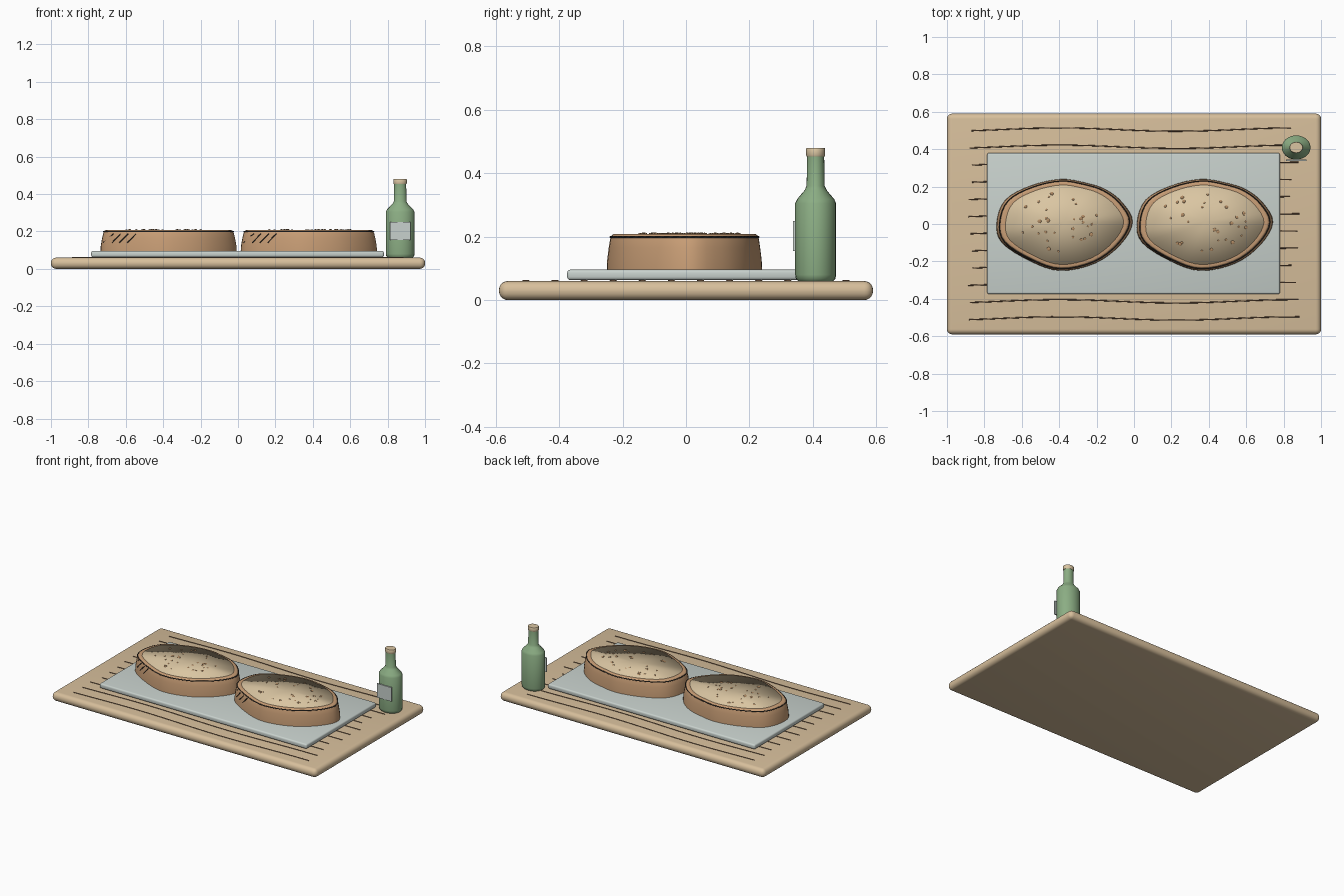
import bpy, bmesh, math, random
from mathutils import Vector

if "Cube" in bpy.data.objects:
    bpy.data.objects.remove(bpy.data.objects["Cube"])

random.seed(4)


def material(name, rgb):
    m = bpy.data.materials.new(name)
    m.diffuse_color = (*rgb, 1)
    m.use_nodes = True
    m.node_tree.nodes["Principled BSDF"].inputs["Base Color"].default_value = m.diffuse_color
    return m


WOOD = material("pale wood", (0.68, 0.52, 0.33))
GRAIN = material("dark grain", (0.16, 0.09, 0.05))
TRAY = material("pale grey", (0.58, 0.64, 0.61))
CRUST = material("brown crust", (0.58, 0.34, 0.18))
CRUMB = material("cream crumb", (0.70, 0.56, 0.36))
PORE = material("toasted brown", (0.44, 0.26, 0.13))
CHAR = material("charred", (0.035, 0.03, 0.025))
GLASS = material("green glass", (0.26, 0.42, 0.23))


def mesh_object(name, bm, mat, angle=None):
    bmesh.ops.recalc_face_normals(bm, faces=bm.faces)
    me = bpy.data.meshes.new(name)
    bm.to_mesh(me)
    bm.free()
    me.materials.append(mat)
    ob = bpy.data.objects.new(name, me)
    bpy.context.collection.objects.link(ob)
    if angle is not None:
        bpy.ops.object.select_all(action='DESELECT')
        ob.select_set(True)
        bpy.context.view_layer.objects.active = ob
        bpy.ops.object.shade_smooth_by_angle(angle=math.radians(angle))
    return ob


def slab(name, lo, hi, mat, bevel=0.0, segments=4):
    bm = bmesh.new()
    bmesh.ops.create_cube(bm, size=1)
    for v in bm.verts:
        v.co = [lo[i] + (v.co[i] + 0.5) * (hi[i] - lo[i]) for i in range(3)]
    if bevel:
        bmesh.ops.bevel(bm, geom=bm.edges[:], offset=bevel, segments=segments,
                        profile=0.5, affect='EDGES')
    return mesh_object(name, bm, mat, 35)


def loft(name, rings, mat, angle, closed_caps=True):
    """Skin a stack of point rings and cap each end with a fan."""
    bm = bmesh.new()
    rows = [[bm.verts.new(p) for p in r] for r in rings]
    n = len(rows[0])
    for a, b in zip(rows, rows[1:]):
        for i in range(n):
            j = (i + 1) % n
            bm.faces.new((a[i], a[j], b[j], b[i]))
    for row in (rows[0], rows[-1]):
        c = bm.verts.new(sum((v.co for v in row), Vector()) / n)
        for i in range(n):
            bm.faces.new((row[i], row[(i + 1) % n], c))
    return mesh_object(name, bm, mat, angle)


def tube(name, paths, radius, mat):
    cu = bpy.data.curves.new(name, 'CURVE')
    cu.dimensions = '3D'
    cu.bevel_depth = radius
    cu.bevel_resolution = 1
    cu.use_fill_caps = True
    cu.materials.append(mat)
    for pts, cyclic in paths:
        s = cu.splines.new('POLY')
        s.points.add(len(pts) - 1)
        for p, co in zip(s.points, pts):
            p.co = (*co, 1)
        s.use_cyclic_u = cyclic
    ob = bpy.data.objects.new(name, cu)
    bpy.context.collection.objects.link(ob)


# Board and its wavy grain lines
slab("board", (-1, -0.59, 0), (1, 0.59, 0.06), WOOD, 0.028, 5)
grain = []
for k in range(12):
    y0 = -0.505 + k * 0.0918
    x0, x1 = -0.89 + random.uniform(0, 0.03), 0.89 - random.uniform(0, 0.06)
    xs = [x0 + (x1 - x0) * i / 16 for i in range(17)]
    grain.append(([(x, y0 + 0.009 * math.cos((x + 0.4) * 5), 0.06) for x in xs], False))
tube("wood_grain", grain, 0.003, GRAIN)

# Tray
slab("tray", (-0.785, -0.375, 0.063), (0.78, 0.38, 0.096), TRAY, 0.01, 3)

# Loaf outline, relative to the loaf centre
KEYS = [(-0.362, 0.01), (-0.335, -0.10), (-0.18, -0.20), (-0.02, -0.25), (0.165, -0.21),
        (0.30, -0.11), (0.365, 0.01), (0.31, 0.115), (0.22, 0.185), (0.115, 0.22),
        (-0.02, 0.24), (-0.18, 0.205), (-0.315, 0.13)]


def smooth_loop(keys, steps=4):
    out, n = [], len(keys)
    for i in range(n):
        p = [Vector(keys[(i + d) % n]) for d in (-1, 0, 1, 2)]
        for s in range(steps):
            t = s / steps
            out.append(0.5 * (2 * p[1] + (p[2] - p[0]) * t
                              + (2 * p[0] - 5 * p[1] + 4 * p[2] - p[3]) * t * t
                              + (3 * p[1] - p[0] - 3 * p[2] + p[3]) * t ** 3))
    return out


OUTLINE = smooth_loop(KEYS)


def ring(cx, scale, z):
    return [Vector((cx + p.x * scale, p.y * scale, z)) for p in OUTLINE]


def wall_point(cx, x, z):
    """Point on the front wall of the crust at a given local x."""
    s = 1.0 - 0.045 * (z - 0.10) / 0.095 + 0.004
    p = min((q for q in OUTLINE if q.y < 0.02), key=lambda q: abs(q.x - x))
    return (cx + p.x * s, p.y * s, z)


for side, cx in (("left", -0.372), ("right", 0.378)):
    # Crust wall and rim
    crust = [(1.0, 0.095), (0.995, 0.125), (0.975, 0.165), (0.957, 0.193),
             (0.94, 0.204), (0.915, 0.208), (0.86, 0.206)]
    loft(side + "_crust", [ring(cx, s, z) for s, z in crust], CRUST, 50)
    # Softly shaded crumb face
    loft(side + "_crumb", [ring(cx, 0.868, 0.17), ring(cx, 0.868, 0.209)], CRUMB, 180)
    # Charred edge and slashes
    slashes = [([wall_point(cx, x, 0.14), wall_point(cx, x + 0.03, 0.188)], False)
               for x in (-0.35, -0.31, -0.265, -0.22)]
    tube(side + "_charred_edge", [(ring(cx, 0.955, 0.199), True)], 0.003, CHAR)
    tube(side + "_slashes", slashes, 0.003, CHAR)
    # Toasted specks scattered over the crumb
    bm = bmesh.new()
    for k in range(30):
        a, r = random.uniform(0, math.tau), math.sqrt(random.uniform(0.02, 1))
        size = random.uniform(0.006, 0.012)
        v = bmesh.ops.create_icosphere(bm, subdivisions=1, radius=size)["verts"]
        pos = Vector((cx - 0.01 + 0.24 * r * math.cos(a), 0.01 + 0.16 * r * math.sin(a), 0.209))
        for q in v:
            q.co.z *= 0.4
            q.co += pos
    mesh_object(side + "_specks", bm, PORE, 60)


# Bottle, slightly oval
def oval(r, z, n=24):
    return [Vector((0.867 + r * math.cos(math.tau * i / n),
                    0.409 + 0.84 * r * math.sin(math.tau * i / n), z)) for i in range(n)]


bottle = [(0.066, 0.06), (0.074, 0.067), (0.077, 0.08), (0.077, 0.305), (0.07, 0.318),
          (0.042, 0.346), (0.034, 0.36), (0.032, 0.455)]
loft("bottle", [oval(r, z) for r, z in bottle], GLASS, 40)
cap = [(0.034, 0.453), (0.036, 0.457), (0.036, 0.477), (0.034, 0.48)]
loft("bottle_cap", [oval(r, z) for r, z in cap], CRUMB, 50)
slab("bottle_label", (0.812, 0.338, 0.155), (0.922, 0.346, 0.25), TRAY)
